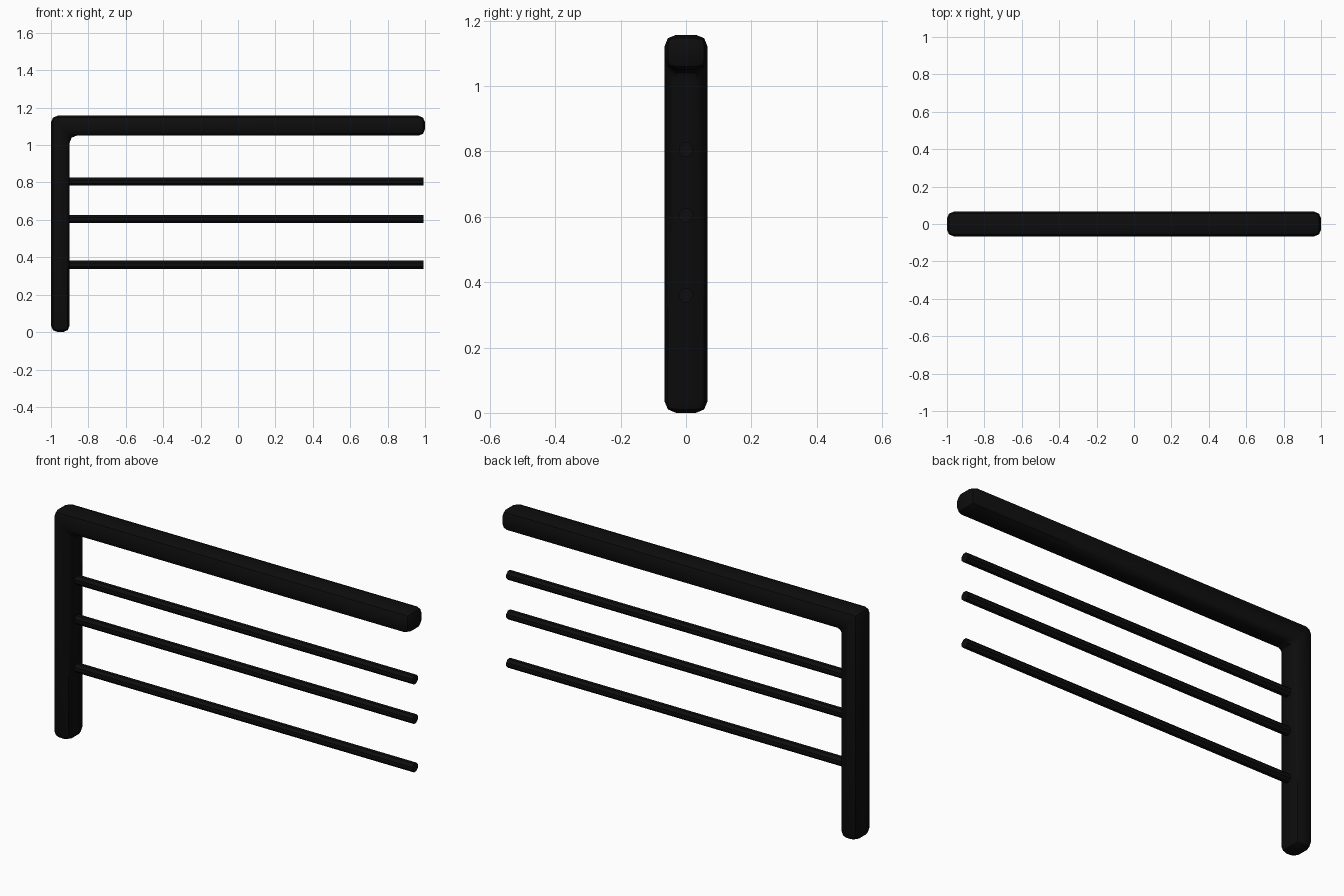
import bpy, bmesh, math
from mathutils import Matrix

if "Cube" in bpy.data.objects:
    bpy.data.objects.remove(bpy.data.objects["Cube"])

black = bpy.data.materials.new("black_metal")
black.diffuse_color = (0.004, 0.004, 0.004, 1)
black.use_nodes = True
black.node_tree.nodes["Principled BSDF"].inputs["Base Color"].default_value = black.diffuse_color


def finish(name, bm):
    bmesh.ops.recalc_face_normals(bm, faces=bm.faces)
    mesh = bpy.data.meshes.new(name)
    bm.to_mesh(mesh)
    bm.free()
    obj = bpy.data.objects.new(name, mesh)
    bpy.context.collection.objects.link(obj)
    mesh.materials.append(black)
    bpy.context.view_layer.objects.active = obj
    obj.select_set(True)
    bpy.ops.object.shade_smooth_by_angle(angle=math.radians(40))
    obj.select_set(False)
    return obj


# Post and handrail: one L-shaped profile, extruded and rounded on every edge
HALF = 0.066
outline = [(-1, 0), (-0.9, 0), (-0.9, 1.05), (1, 1.05), (1, 1.157), (-1, 1.157)]
bm = bmesh.new()
face = bm.faces.new([bm.verts.new((x, -HALF, z)) for x, z in outline])
ext = bmesh.ops.extrude_face_region(bm, geom=[face], use_keep_orig=True)
side = [g for g in ext["geom"] if isinstance(g, bmesh.types.BMVert)]
bmesh.ops.translate(bm, verts=side, vec=(0, 2 * HALF, 0))
bmesh.ops.recalc_face_normals(bm, faces=bm.faces)
bmesh.ops.bevel(bm, geom=bm.edges[:], offset=0.036, offset_type='OFFSET',
                segments=2, profile=0.5, affect='EDGES')
finish("post_and_handrail", bm)

# Thin horizontal bars, set into the post
X0, X1 = -0.93, 0.992
for i, z in enumerate((0.36, 0.605, 0.805)):
    bm = bmesh.new()
    place = (Matrix.Translation(((X0 + X1) / 2, 0, z))
             @ Matrix.Rotation(math.pi / 2, 4, 'Y')
             @ Matrix.Rotation(math.pi / 8, 4, 'Z'))
    bmesh.ops.create_cone(bm, cap_ends=True, segments=8, radius1=0.0235,
                          radius2=0.0235, depth=X1 - X0, matrix=place)
    finish(f"crossbar_{i + 1}", bm)
